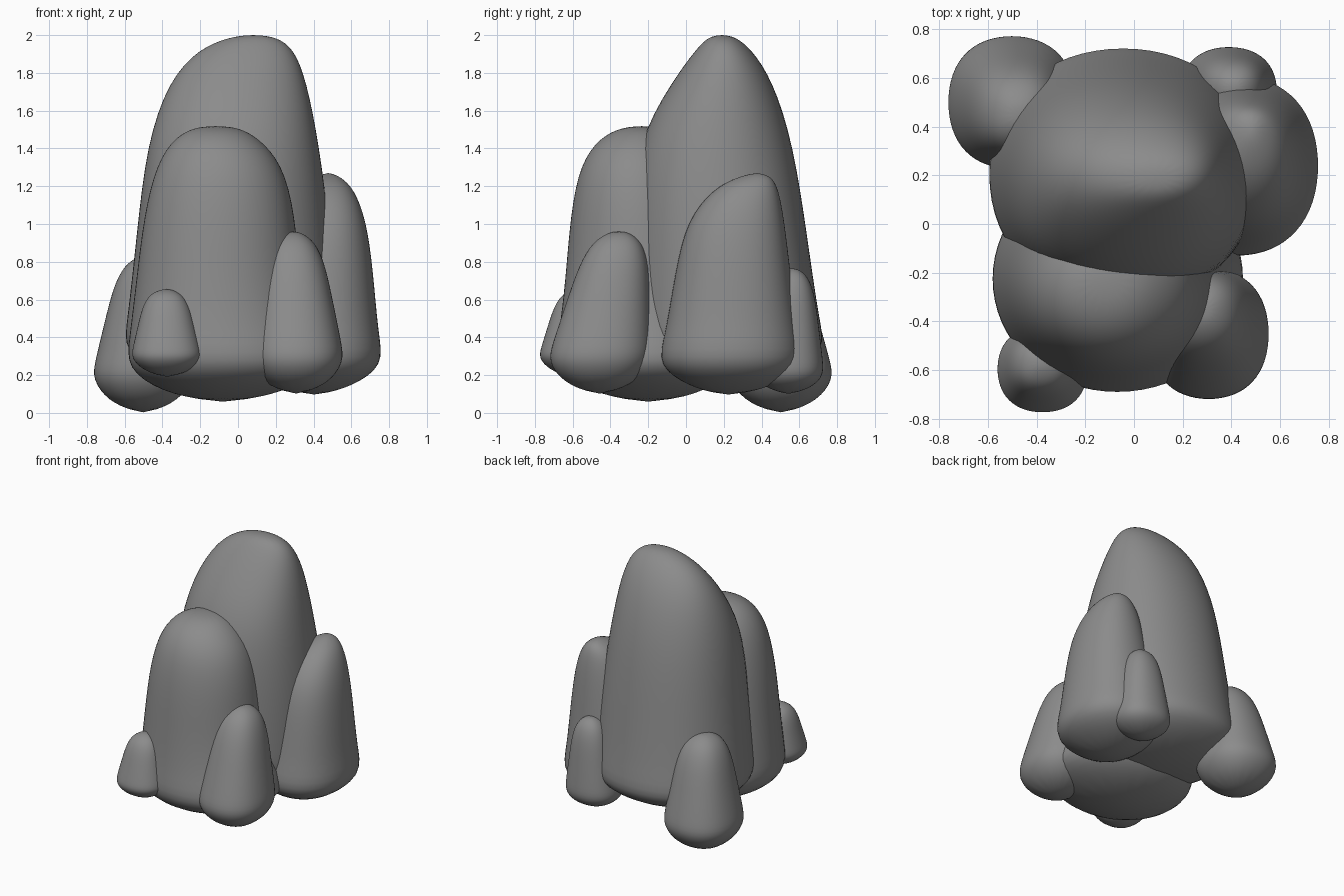
import bpy, bmesh
from math import cos, sin, pi, copysign

SIDES = 16
stone_mat = bpy.data.materials.new("dark_stone")
stone_mat.diffuse_color = (0.26, 0.26, 0.26, 1)


def rock(name, rings, low, peak, power=2.25):
    """Loft a closed boulder through rings of (z, x0, x1, y0, y1)."""
    bm = bmesh.new()
    loops = []
    for z, x0, x1, y0, y1 in rings:
        loop = []
        for i in range(SIDES):
            a = 2 * pi * i / SIDES
            c, s = cos(a), sin(a)
            u = copysign(abs(c) ** (2 / power), c) * 1.045
            v = copysign(abs(s) ** (2 / power), s) * 1.045
            loop.append(bm.verts.new(((x0 + x1) / 2 + u * (x1 - x0) / 2,
                                      (y0 + y1) / 2 + v * (y1 - y0) / 2, z)))
        loops.append(loop)
    for a, b in zip(loops, loops[1:]):
        for i in range(SIDES):
            j = (i + 1) % SIDES
            bm.faces.new((a[i], a[j], b[j], b[i]))
    bottom, top = bm.verts.new(low), bm.verts.new(peak)
    for i in range(SIDES):
        j = (i + 1) % SIDES
        bm.faces.new((bottom, loops[0][j], loops[0][i]))
        bm.faces.new((top, loops[-1][i], loops[-1][j]))
    bmesh.ops.recalc_face_normals(bm, faces=bm.faces)
    for f in bm.faces:
        f.smooth = True
    mesh = bpy.data.meshes.new(name)
    bm.to_mesh(mesh)
    bm.free()
    mesh.materials.append(stone_mat)
    ob = bpy.data.objects.new(name, mesh)
    bpy.context.collection.objects.link(ob)
    sub = ob.modifiers.new("smooth", 'SUBSURF')
    sub.levels = sub.render_levels = 2
    return ob


def small_rock(name, x0, x1, y0, y1, low, edge, top, px, py):
    """Small tapering stone leaning from its base centre to a peak (px, py)."""
    cx, cy, rx, ry = (x0 + x1) / 2, (y0 + y1) / 2, (x1 - x0) / 2, (y1 - y0) / 2
    rings = [(low + 0.35 * (edge - low), cx - rx * 0.7, cx + rx * 0.7,
              cy - ry * 0.7, cy + ry * 0.7)]
    for t, k in ((0, 1.01), (0.15, 0.96), (0.45, 0.82), (0.75, 0.68), (0.93, 0.48), (1.0, 0.2)):
        x, y = cx + (px - cx) * t, cy + (py - cy) * t
        rings.append((edge + (top - edge) * t, x - rx * k, x + rx * k, y - ry * k, y + ry * k))
    return rock(name, rings, (cx, cy, low - 0.014), (px, py, top + 0.006))


# Tall central boulder
rock("main_boulder", [
    (0.21, -0.42, 0.34, -0.16, 0.54),
    (0.335, -0.60, 0.50, -0.31, 0.735),
    (0.48, -0.575, 0.495, -0.305, 0.695),
    (0.95, -0.525, 0.48, -0.29, 0.63),
    (1.42, -0.475, 0.42, -0.26, 0.56),
    (1.76, -0.36, 0.355, -0.065, 0.455),
    (1.93, -0.20, 0.29, 0.06, 0.34),
    (1.99, -0.04, 0.20, 0.12, 0.26),
], (-0.05, 0.2, 0.15), (0.08, 0.19, 2.003), 2.15)

# Wide boulder in front
rock("front_boulder", [
    (0.11, -0.40, 0.24, -0.50, 0.10),
    (0.235, -0.585, 0.48, -0.705, 0.25),
    (0.40, -0.565, 0.40, -0.665, 0.22),
    (0.70, -0.53, 0.32, -0.63, 0.15),
    (1.05, -0.49, 0.295, -0.605, 0.10),
    (1.32, -0.425, 0.23, -0.555, 0.03),
    (1.46, -0.33, 0.10, -0.45, -0.06),
    (1.51, -0.23, 0.0, -0.34, -0.15),
], (-0.08, -0.2, 0.045), (-0.12, -0.23, 1.52), 2.05)

# Right boulder
rock("right_boulder", [
    (0.14, 0.22, 0.60, 0.02, 0.46),
    (0.25, 0.08, 0.77, -0.15, 0.62),
    (0.42, 0.12, 0.735, -0.10, 0.585),
    (0.75, 0.18, 0.71, -0.05, 0.545),
    (1.02, 0.24, 0.675, 0.01, 0.515),
    (1.19, 0.32, 0.61, 0.15, 0.485),
    (1.25, 0.41, 0.54, 0.28, 0.45),
], (0.4, 0.22, 0.085), (0.48, 0.38, 1.275), 2.2)

# Small stones around the foot
small_rock("front_right_stone", 0.06, 0.555, -0.725, -0.19, 0.10, 0.27, 0.955, 0.285, -0.355)
small_rock("front_left_stone", -0.56, -0.19, -0.775, -0.42, 0.195, 0.29, 0.65, -0.38, -0.57)
small_rock("back_left_stone", -0.765, -0.24, 0.23, 0.775, 0.0, 0.18, 0.83, -0.47, 0.45)
small_rock("back_right_stone", 0.19, 0.585, 0.36, 0.725, 0.105, 0.20, 0.76, 0.41, 0.56)
